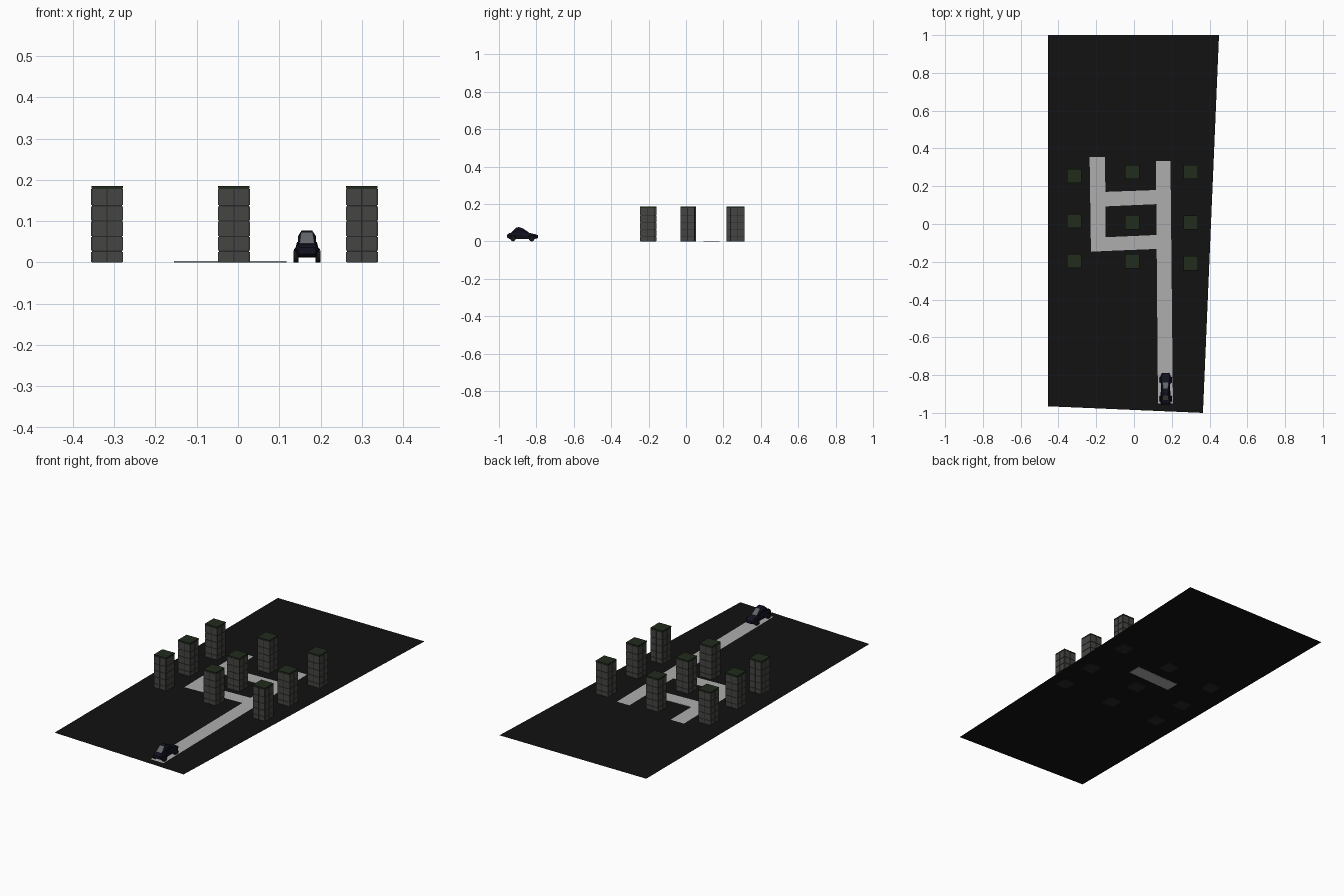
import bpy, bmesh
from math import pi
from mathutils import Matrix, Vector

if "Cube" in bpy.data.objects:
    bpy.data.objects.remove(bpy.data.objects["Cube"])


def mat(name, r, g, b):
    m = bpy.data.materials.new(name)
    m.diffuse_color = (r, g, b, 1)
    m.use_nodes = True
    m.node_tree.nodes["Principled BSDF"].inputs["Base Color"].default_value = m.diffuse_color
    return m


ASPHALT = mat("dark_ground", 0.006, 0.006, 0.006)
ROAD = mat("road_grey", 0.42, 0.42, 0.42)
WALL = mat("wall_dark", 0.02, 0.02, 0.02)
PANEL = mat("panel_grey", 0.06, 0.06, 0.055)
ROOF = mat("roof_green", 0.015, 0.025, 0.012)
PAINT = mat("navy_paint", 0.006, 0.006, 0.015)
GLASS = mat("glass_grey", 0.12, 0.13, 0.14)
RUBBER = mat("tyre_black", 0.008, 0.008, 0.01)


def finish(name, bm, *mats):
    me = bpy.data.meshes.new(name)
    bmesh.ops.recalc_face_normals(bm, faces=bm.faces[:])
    bm.to_mesh(me)
    bm.free()
    for m in mats:
        me.materials.append(m)
    ob = bpy.data.objects.new(name, me)
    bpy.context.collection.objects.link(ob)
    return ob


def box(bm, c, s, idx=0):
    r = bmesh.ops.create_cube(bm, size=1, matrix=Matrix.Translation(c) @ Matrix.Diagonal((*s, 1)))
    for f in {f for v in r["verts"] for f in v.link_faces}:
        f.material_index = idx


def slab(name, pts, z, m, thick=0):
    bm = bmesh.new()
    f = bm.faces.new([bm.verts.new((x, y, z)) for x, y in pts])
    f.normal_update()
    if f.normal.z < 0:
        f.normal_flip()
    if thick:
        r = bmesh.ops.extrude_face_region(bm, geom=[f], use_keep_orig=True)
        for v in r["geom"]:
            if isinstance(v, bmesh.types.BMVert):
                v.co.z -= thick
    return finish(name, bm, m)


# Ground and streets
slab("ground", [(-.455, -.965), (.365, -1), (.45, 1), (-.455, 1)], .002, ASPHALT)
slab("main_road", [(.127, -.95), (.206, -.95), (.193, .333), (.116, .333)], .0034, ROAD)
slab("side_road", [(-.228, -.147), (-.15, -.143), (-.153, .354), (-.235, .354)], .0034, ROAD)
slab("upper_crossroad", [(-.155, .093), (.118, .105), (.118, .18), (-.155, .17)], .0032, ROAD, .003)
slab("lower_crossroad", [(-.152, -.143), (.121, -.132), (.121, -.058), (-.152, -.07)], .0032, ROAD)


# Tower block: core, raised facade panels, flat roof
def building_mesh():
    bm = bmesh.new()
    box(bm, (0, 0, .09), (.073, .073, .18))
    rows = [0, .027, .063, .10, .137, .179]
    for z0, z1 in zip(rows, rows[1:]):
        for off in (-.0185, .0185):
            for side in (-1, 1):
                size = z1 - z0 - .003
                box(bm, (off, side * .0365, (z0 + z1) / 2), (.034, .004, size), 1)
                box(bm, (side * .0365, off, (z0 + z1) / 2), (.004, .034, size), 1)
    box(bm, (0, 0, .1825), (.076, .076, .006), 2)
    return finish("building_1", bm, WALL, PANEL, ROOF)


spots = [(x, y) for x, ys in ((-.317, (-.196, .016, .254)), (-.01, (-.197, .01, .275)),
                              (.30, (-.207, .008, .275))) for y in ys]
first = building_mesh()
for i, (x, y) in enumerate(spots):
    ob = first
    if i:
        ob = bpy.data.objects.new(f"building_{i + 1}", first.data)
        bpy.context.collection.objects.link(ob)
    ob.location = (x, y, 0)

CX = .167  # car centre line


# Loft through stations of (y, lower half width, upper half width, z low, z high)
def loft(name, stations, *mats):
    bm = bmesh.new()
    rings = []
    for y, wl, wu, z0, z1 in stations:
        zm = z0 + (z1 - z0) * .6
        pts = [(-wl * .85, z0), (wl * .85, z0), (wl, zm), (wu, z1), (-wu, z1), (-wl, zm)]
        rings.append([bm.verts.new((CX + x, y, z)) for x, z in pts])
    for a, b in zip(rings, rings[1:]):
        for k in range(6):
            bm.faces.new((a[k], a[(k + 1) % 6], b[(k + 1) % 6], b[k]))
    bm.faces.new(rings[0])
    bm.faces.new(rings[-1])
    return finish(name, bm, *mats)


# Car body and cabin
loft("car_body", [(-.956, .022, .018, .020, .036), (-.945, .027, .022, .014, .044),
                  (-.915, .028, .024, .012, .049), (-.87, .023, .020, .012, .047),
                  (-.835, .026, .022, .012, .045), (-.805, .026, .020, .014, .038),
                  (-.790, .020, .016, .018, .032)], PAINT)
cabin = loft("car_cabin", [(-.935, .021, .018, .040, .046), (-.908, .022, .014, .042, .073),
                           (-.893, .022, .013, .042, .077), (-.872, .021, .013, .042, .070),
                           (-.838, .019, .016, .038, .046)], PAINT, GLASS)
for p in cabin.data.polygons:  # windscreen and rear screen
    if p.normal.z > .3 and abs(p.normal.y) > .5 and abs(p.normal.x) < .2:
        p.material_index = 1

# Wheels with mudguards above
for sx, xs in ((-1, "left"), (1, "right")):
    for y, ys in ((-.925, "rear"), (-.825, "front")):
        bm = bmesh.new()
        bmesh.ops.create_cone(bm, cap_ends=True, segments=16, radius1=.0145, radius2=.0145, depth=.012,
                              matrix=Matrix.Translation((CX + sx * .027, y, .0145)) @ Matrix.Rotation(pi / 2, 4, 'Y'))
        finish(f"{ys}_{xs}_wheel", bm, RUBBER)
        bm = bmesh.new()
        box(bm, (CX + sx * .026, y, .031), (.010, .030, .007))
        bmesh.ops.bevel(bm, geom=bm.edges[:], offset=.002, segments=1, affect='EDGES')
        finish(f"{ys}_{xs}_mudguard", bm, PAINT)
